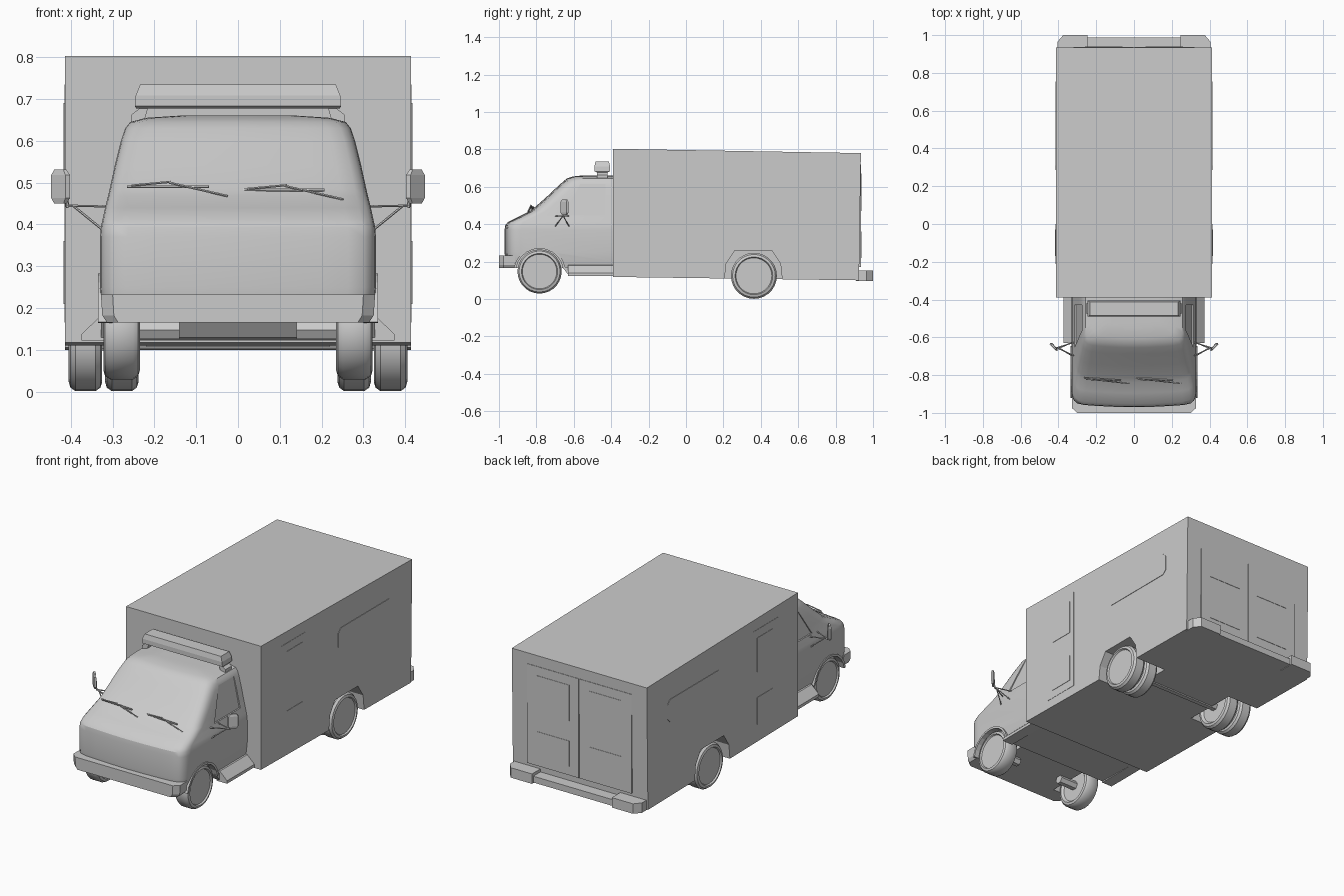
import bpy, bmesh, math
from mathutils import Vector

if "Cube" in bpy.data.objects:
    bpy.data.objects.remove(bpy.data.objects["Cube"])


def make(name, verts, faces, mirror=False, smooth=None):
    me = bpy.data.meshes.new(name)
    me.from_pydata([tuple(v) for v in verts], [], faces)
    bm = bmesh.new()
    bm.from_mesh(me)
    bmesh.ops.recalc_face_normals(bm, faces=bm.faces)
    bm.to_mesh(me)
    bm.free()
    ob = bpy.data.objects.new(name, me)
    bpy.context.collection.objects.link(ob)
    if mirror:
        ob.modifiers.new("Mirror", 'MIRROR')
        apply_mods(ob)
    if smooth:
        shade(ob, smooth)
    return ob


def select(ob):
    bpy.ops.object.select_all(action='DESELECT')
    bpy.context.view_layer.objects.active = ob
    ob.select_set(True)


def apply_mods(ob):
    select(ob)
    for m in list(ob.modifiers):
        bpy.ops.object.modifier_apply(modifier=m.name)


def shade(ob, deg):
    select(ob)
    bpy.ops.object.shade_smooth_by_angle(angle=math.radians(deg))


def loft(name, rings, **kw):
    n = len(rings[0])
    verts = [v for r in rings for v in r]
    faces = [list(range(n)), list(range((len(rings) - 1) * n, len(rings) * n))]
    for k in range(len(rings) - 1):
        for i in range(n):
            j = (i + 1) % n
            faces.append([k * n + i, k * n + j, (k + 1) * n + j, (k + 1) * n + i])
    return make(name, verts, faces, **kw)


def prism(name, poly, axis, a, b, **kw):
    # extrude a 2D outline along x (y,z), y (x,z) or z (x,y)
    put = {'x': lambda p, t: (t, p[0], p[1]),
           'y': lambda p, t: (p[0], t, p[1]),
           'z': lambda p, t: (p[0], p[1], t)}[axis]
    return loft(name, [[put(p, t) for p in poly] for t in (a, b)], **kw)


def rect(a0, a1, b0, b1, c=0.0):
    if not c:
        return [(a0, b0), (a1, b0), (a1, b1), (a0, b1)]
    return [(a0 + c, b0), (a1 - c, b0), (a1, b0 + c), (a1, b1 - c),
            (a1 - c, b1), (a0 + c, b1), (a0, b1 - c), (a0, b0 + c)]


def cut(ob, cutter):
    m = ob.modifiers.new("Cut", 'BOOLEAN')
    m.operation, m.solver, m.object = 'DIFFERENCE', 'EXACT', cutter
    cutter.hide_render = True
    apply_mods(ob)
    bpy.data.objects.remove(cutter)


def rod(name, a, b, r, **kw):
    a, b = Vector(a), Vector(b)
    q = (b - a).to_track_quat('Z', 'Y')
    ring = [q @ Vector((r * math.cos(t * math.tau / 6), r * math.sin(t * math.tau / 6), 0)) for t in range(6)]
    return loft(name, [[p + v for v in ring] for p in (a, b)], **kw)


# Rear box with faceted rear wheel arches
box = prism("rear_box", [(-0.39, 0.118), (0.925, 0.1), (0.935, 0.78), (-0.39, 0.803)], 'x', -0.414, 0.414)
arch = [(0.2, 0.05), (0.215, 0.19), (0.26, 0.258), (0.46, 0.258), (0.505, 0.19), (0.52, 0.05)]
for s in (-1, 1):
    cut(box, prism("arch_cutter", arch, 'x', s * 0.22, s * 0.5))

# Side windows and side doors of the box
prism("box_window", rect(0.287, 0.755, 0.515, 0.64, 0.022), 'x', 0.40, 0.4165, mirror=True)
prism("side_door", rect(-0.212, 0.0, 0.165, 0.735), 'x', 0.40, 0.4155, mirror=True)
prism("side_door_window", rect(-0.17, -0.03, 0.5, 0.69), 'x', 0.40, 0.4175, mirror=True)
prism("side_door_panel", rect(-0.17, -0.03, 0.21, 0.36), 'x', 0.40, 0.4175, mirror=True)

# Rear doors
prism("rear_door", rect(0.003, 0.32, 0.17, 0.72), 'y', 0.90, 0.9365, mirror=True)
prism("rear_door_window", rect(0.06, 0.26, 0.47, 0.67), 'y', 0.90, 0.9385, mirror=True)
prism("rear_door_panel", rect(0.06, 0.26, 0.22, 0.36), 'y', 0.90, 0.9385, mirror=True)

# Rear bumper: step plate and chamfered corner blocks
prism("rear_step", rect(-0.26, 0.26, 0.92, 0.988), 'z', 0.1, 0.135)
prism("rear_bumper_corner", [(0.245, 0.91), (0.405, 0.91), (0.405, 0.965), (0.375, 1.0), (0.245, 1.0)],
      'z', 0.097, 0.152, mirror=True)

# Cab body lofted upward from plan outlines: (z, front y, half width)
levels = [(0.165, -0.955, 0.318), (0.2, -0.966, 0.325), (0.25, -0.97, 0.33), (0.37, -0.97, 0.33),
          (0.395, -0.966, 0.328), (0.412, -0.952, 0.324), (0.44, -0.895, 0.318), (0.468, -0.838, 0.311),
          (0.485, -0.815, 0.307), (0.54, -0.752, 0.295), (0.60, -0.688, 0.28), (0.63, -0.655, 0.27),
          (0.645, -0.635, 0.258), (0.655, -0.605, 0.22), (0.661, -0.55, 0.13)]
outline = [(1, 0.085), (0.992, 0.06), (0.965, 0.036), (0.91, 0.02), (0.8, 0.012), (0.6, 0.007), (0.3, 0.002)]
rings = []
for z, yf, w in levels:
    half = [(w, -0.385, z)] + [(w * f, yf + d, z) for f, d in outline]
    rings.append(half + [(0, yf, z)] + [(-x, y, q) for x, y, q in reversed(half)])
cab = loft("cab_body", rings)
wheel_y, wheel_z = -0.783, 0.147
for s in (-1, 1):
    well = [(wheel_y + 0.13 * math.cos(t * math.tau / 20), wheel_z - 0.005 + 0.13 * math.sin(t * math.tau / 20))
            for t in range(20)]
    cut(cab, prism("well_cutter", well, 'x', s * 0.21, s * 0.45))
    # recessed door window following the sloping side
    win = [(-0.655, 0.45), (-0.43, 0.45), (-0.43, 0.615), (-0.565, 0.615)]
    cut(cab, loft("window_cutter", [[(s * (0.318 - 0.211 * (z - 0.44) + o), y, z) for y, z in win]
                                    for o in (-0.008, 0.05)]))
shade(cab, 30)

# Front arch trim
arc = [math.radians(a) for a in range(10, 171, 16)]
trim = [(wheel_y + r * math.cos(a), wheel_z - 0.005 + r * math.sin(a))
        for r, aa in ((0.128, arc), (0.14, arc[::-1])) for a in aa]
prism("front_arch_trim", trim, 'x', 0.30, 0.335, mirror=True)

# Cab sill and running boards
prism("cab_sill", [(-0.66, 0.17), (-0.63, 0.13), (-0.385, 0.122), (-0.385, 0.17)], 'x', -0.328, 0.328)
prism("running_board", [(0.31, 0.182), (0.33, 0.18), (0.374, 0.138), (0.374, 0.122), (0.31, 0.122)],
      'y', -0.63, -0.388, mirror=True)

# Front bumper wrapping the nose
bump = [(0.328, -0.915), (0.328, -0.975), (0.3, -1.0)]
bump = bump + [(-x, y) for x, y in reversed(bump)]
loft("front_bumper", [[(x * k, y, z) for x, y in bump]
                      for z, k in ((0.165, 0.955), (0.182, 0.99), (0.232, 1.0))])

# Roof light bar and its feet
loft("light_bar", [[(x, y, z) for x, y in rect(-w, w, -0.448 - d, -0.448 + d)]
                   for z, w, d in ((0.677, 0.243, 0.03), (0.683, 0.247, 0.042), (0.708, 0.245, 0.042),
                                   (0.735, 0.234, 0.036))])
prism("light_bar_foot", [(0.225, 0.645), (0.255, 0.645), (0.255, 0.663), (0.232, 0.68), (0.215, 0.68)],
      'y', -0.475, -0.42, mirror=True)

# Door mirrors on bracket arms
plan = [(0.402, -0.668), (0.413, -0.672), (0.447, -0.638), (0.443, -0.628), (0.43, -0.632)]
cx, cy = 0.426, -0.648
loft("mirror_head", [[(cx + (x - cx) * k, cy + (y - cy) * k, z) for x, y in plan]
                     for z, k in ((0.45, 0.65), (0.463, 1), (0.518, 1), (0.531, 0.65))], mirror=True)
for y in (-0.70, -0.625):
    rod("mirror_arm", (0.31, y, 0.443), (0.41, -0.655, 0.445), 0.003, mirror=True)
    rod("mirror_brace", (0.325, y, 0.388), (0.395, -0.657, 0.445), 0.003, mirror=True)
rod("mirror_post", (0.408, -0.656, 0.44), (0.412, -0.654, 0.49), 0.004, mirror=True)

# Windscreen wipers
for x in (-0.265, 0.012):
    z = 0.49 if x < 0 else 0.482
    rod("wiper_blade", (x, -0.815, z), (x + 0.195, -0.828, z), 0.004)
    rod("wiper_link", (x + 0.01, -0.822, z + 0.003), (x + 0.105, -0.83, z + 0.012), 0.003)
    rod("wiper_arm", (x + 0.1, -0.83, z + 0.01), (x + 0.24, -0.845, z - 0.022), 0.003)


# Wheels: tyre with rounded shoulders and a dished rim
def wheel(name, y, z, r, x0, x1):
    prof = [(x0 + 0.012, 0.72), (x0, 0.82), (x0 + 0.004, 0.93), (x0 + 0.016, 1), (x1 - 0.016, 1),
            (x1 - 0.004, 0.93), (x1, 0.82), (x1 - 0.008, 0.78), (x1 - 0.008, 0.3)]
    rings = [[(x, y + r * k * math.cos(t * math.tau / 28), z + r * k * math.sin(t * math.tau / 28))
              for t in range(28)] for x, k in prof]
    return loft(name, rings, mirror=True, smooth=35)


wheel("front_wheel", wheel_y, wheel_z, 0.118, 0.235, 0.322)
wheel("rear_outer_wheel", 0.363, 0.124, 0.123, 0.325, 0.405)
wheel("rear_inner_wheel", 0.363, 0.124, 0.123, 0.238, 0.318)
rod("front_axle_stub", (0.14, wheel_y, wheel_z), (0.26, wheel_y, wheel_z), 0.025, mirror=True)
rod("rear_axle", (-0.33, 0.363, 0.124), (0.33, 0.363, 0.124), 0.025)
